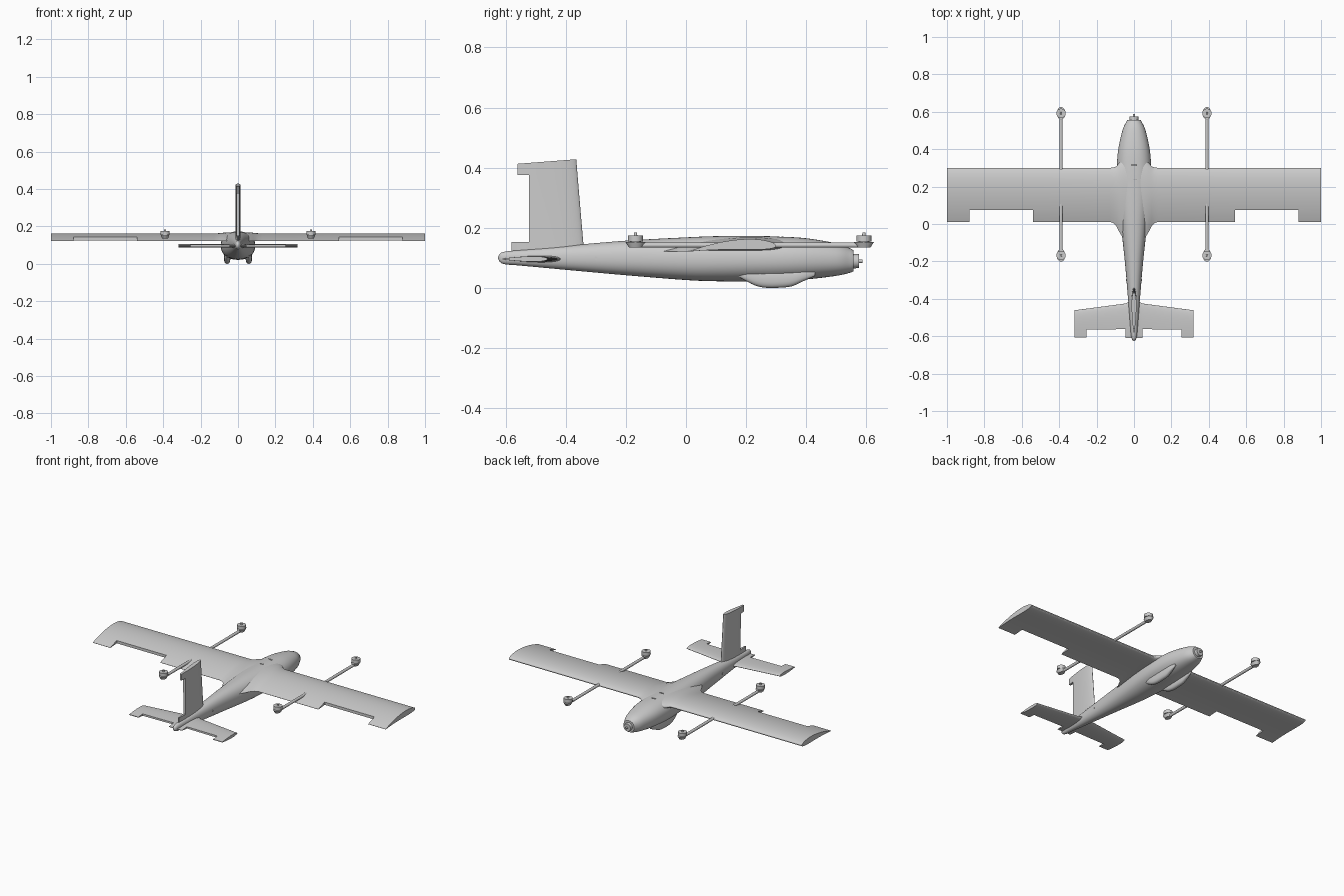
import bpy, bmesh, math
from mathutils import Vector

if "Cube" in bpy.data.objects:
    bpy.data.objects.remove(bpy.data.objects["Cube"])

grey = bpy.data.materials.new("light_grey")
grey.diffuse_color = (0.6, 0.6, 0.6, 1)
grey.use_nodes = True
grey.node_tree.nodes["Principled BSDF"].inputs["Base Color"].default_value = grey.diffuse_color


def finish(name, bm, angle=35):
    bmesh.ops.remove_doubles(bm, verts=bm.verts, dist=1e-5)
    bmesh.ops.dissolve_degenerate(bm, edges=bm.edges, dist=1e-5)
    bmesh.ops.recalc_face_normals(bm, faces=bm.faces)
    me = bpy.data.meshes.new(name)
    bm.to_mesh(me)
    bm.free()
    me.materials.append(grey)
    ob = bpy.data.objects.new(name, me)
    bpy.context.collection.objects.link(ob)
    bpy.ops.object.select_all(action='DESELECT')
    ob.select_set(True)
    bpy.context.view_layer.objects.active = ob
    bpy.ops.object.shade_smooth_by_angle(angle=math.radians(angle))
    return ob


def loft(name, rings, angle=35):
    """Skin a list of closed rings and cap both ends."""
    bm = bmesh.new()
    vs = [[bm.verts.new(p) for p in r] for r in rings]
    n = len(rings[0])
    for a, b in zip(vs, vs[1:]):
        for i in range(n):
            j = (i + 1) % n
            bm.faces.new((a[i], a[j], b[j], b[i]))
    bm.faces.new(vs[0])
    bm.faces.new(vs[-1])
    return finish(name, bm, angle)


def curve(rows, t):
    """Smooth interpolation through rows of numbers."""
    i = min(int(t), len(rows) - 2)
    f = t - i
    p = [rows[max(0, min(len(rows) - 1, i + k))] for k in (-1, 0, 1, 2)]
    return [b + 0.5 * f * (c - a + f * (2*a - 5*b + 4*c - d + f * (3*(b - c) + d - a)))
            for a, b, c, d in zip(*p)]


def spow(v, e):
    return math.copysign(abs(v) ** e, v)


def body(name, rows, x=0, expo=0.9, steps=5, n=40):
    """Rows of (y, half width, bottom, top) skinned with rounded sections."""
    rings = []
    for k in range((len(rows) - 1) * steps + 1):
        y, w, lo, hi = curve(rows, k / steps)
        mid, h = (lo + hi) / 2, (hi - lo) / 2
        rings.append([(x + w * spow(math.cos(a), expo), y, mid + h * spow(math.sin(a), expo))
                      for a in (2 * math.pi * i / n for i in range(n))])
    return loft(name, rings)


def half_thick(u):
    return 10 * (0.2969 * math.sqrt(u) - 0.126 * u - 0.3516 * u**2 + 0.2843 * u**3 - 0.1015 * u**4)


def foil(name, stations, thick, mid, place, split):
    """Stations of (span, leading, trailing, cut, thickness scale); the cut makes notches."""
    rings = []
    for s, le, te, cut, sc in stations:
        hinge = max(split, cut)
        ys = [cut + (hinge - cut) * i / 4 for i in range(4)]
        ys += [le - (le - hinge) * (1 - math.sin(i / 16 * math.pi / 2)) for i in range(17)]
        us = [max(0, min(1, (le - y) / (le - te))) for y in ys]
        up = [place(s, y, mid(u) + sc * thick * half_thick(u)) for y, u in zip(ys, us)]
        dn = [place(s, y, mid(u) - sc * thick * half_thick(u)) for y, u in zip(ys, us)]
        rings.append(up + dn[::-1])
    return loft(name, rings, 30)


def both(half):
    return [(-s[0],) + s[1:] for s in reversed(half)] + half


def cylinder(name, r1, r2, a, b, squash=1.0, n=28):
    a, b = Vector(a), Vector(b)
    q = (b - a).to_track_quat('Z', 'Y')
    rings = []
    for p, r in ((a, r1), (b, r2)):
        rings.append([p + q @ Vector((r * math.cos(t), r * squash * math.sin(t), 0))
                      for t in (2 * math.pi * i / n for i in range(n))])
    return loft(name, rings)


# Fuselage
fuselage = body("fuselage", [
    (0.557, 0.036, 0.055, 0.125), (0.545, 0.042, 0.050, 0.132), (0.5, 0.062, 0.040, 0.148),
    (0.4, 0.084, 0.028, 0.165), (0.3, 0.092, 0.022, 0.171), (0.2, 0.090, 0.021, 0.173),
    (0.1, 0.082, 0.022, 0.172), (0, 0.071, 0.026, 0.168), (-0.2, 0.049, 0.042, 0.157),
    (-0.4, 0.032, 0.060, 0.140), (-0.55, 0.020, 0.074, 0.126), (-0.6, 0.015, 0.078, 0.121),
    (-0.618, 0.010, 0.085, 0.115), (-0.625, 0.003, 0.096, 0.104)])

# Nose motor and shaft
cylinder("nose_motor", 0.025, 0.023, (0, 0.55, 0.089), (0, 0.575, 0.089))
cylinder("nose_shaft", 0.006, 0.006, (0, 0.57, 0.089), (0, 0.588, 0.089), n=16)

# Main wing with root fillets and aileron cut-outs
wing = [(0.05, 0.35, -0.09, -0.09, 1.35), (0.08, 0.325, -0.04, -0.04, 1.2),
        (0.095, 0.308, -0.01, -0.01, 1.1), (0.11, 0.302, 0.005, 0.005, 1.03),
        (0.13, 0.30, 0.01, 0.012, 1), (0.54, 0.30, 0.01, 0.012, 1),
        (0.54, 0.30, 0.01, 0.075, 1), (0.88, 0.30, 0.01, 0.075, 1),
        (0.88, 0.30, 0.01, 0.012, 1), (1.0, 0.30, 0.01, 0.012, 1)]
foil("wing", both(wing), 0.0175,
     lambda u: 0.14 - 0.019 * u + 0.05 * u * (1 - u),
     lambda s, y, t: (s, y, t), 0.075)

# Horizontal stabiliser with elevator cut-outs
tail = [(0.0, -0.405, -0.62, -0.61, 1.5), (0.025, -0.415, -0.62, -0.61, 1.2),
        (0.045, -0.425, -0.62, -0.61, 1), (0.045, -0.425, -0.62, -0.562, 1),
        (0.255, -0.453, -0.62, -0.565, 1), (0.255, -0.453, -0.62, -0.607, 1),
        (0.318, -0.461, -0.62, -0.607, 1)]
foil("stabiliser", both(tail), 0.009, lambda u: 0.096,
     lambda s, y, t: (s, y, t), -0.562)

# Fin with rudder cut-out and sloping top
fin = [(0.10, -0.335, -0.60, -0.58, 1.1), (0.152, -0.342, -0.60, -0.58, 1),
       (0.152, -0.342, -0.60, -0.522, 1), (0.375, -0.361, -0.60, -0.522, 1),
       (0.375, -0.361, -0.60, -0.56, 1), (0.428, -0.365, -0.60, -0.56, 1)]
foil("fin", fin, 0.013, lambda u: 0,
     lambda s, y, t: (t, y, s + (0.077 * (y + 0.365) if s > 0.4 else 0)), -0.522)

for side, x in (("left", -0.39), ("right", 0.39)):
    # Lift booms and their motor pods
    cylinder(side + "_boom", 0.0085, 0.0085, (x, -0.165, 0.142), (x, 0.595, 0.142), n=20)
    for end, y in (("rear", -0.168), ("front", 0.592)):
        name = side + "_" + end
        cylinder(name + "_motor_mount", 0.015, 0.023, (x, y, 0.134), (x, y, 0.152), 1.45)
        cylinder(name + "_motor", 0.025, 0.025, (x, y, 0.155), (x, y, 0.175))
        cylinder(name + "_motor_base", 0.018, 0.018, (x, y, 0.15), (x, y, 0.157))
        cylinder(name + "_shaft", 0.006, 0.005, (x, y, 0.174), (x, y, 0.184), n=16)

    # Belly skids
    sx = math.copysign(0.058, x)
    body(side + "_skid", [
        (0.43, 0.004, 0.040, 0.060), (0.39, 0.013, 0.022, 0.060), (0.355, 0.016, 0.006, 0.060),
        (0.32, 0.017, 0.001, 0.060), (0.27, 0.017, 0.000, 0.060), (0.235, 0.016, 0.006, 0.060),
        (0.205, 0.013, 0.020, 0.060), (0.17, 0.004, 0.040, 0.060)], sx, 0.8, 3, 24)

    # Cable ports on the rear body
    px = math.copysign(1, x)
    cylinder(side + "_cable_port", 0.005, 0.005, (px * 0.03, -0.30, 0.099),
             (px * 0.0425, -0.30, 0.099), n=16)

# Slots in the top hatch
for y in (0.315, 0.235):
    bm = bmesh.new()
    bmesh.ops.create_cube(bm, size=1)
    for v in bm.verts:
        v.co = (v.co.x * 0.026, v.co.y * 0.007 + y, v.co.z * 0.03 + 0.175)
    cutter = finish("slot_cutter", bm)
    cutter.hide_render = True
    cutter.hide_set(True)
    m = fuselage.modifiers.new("slot", 'BOOLEAN')
    m.object = cutter
    m.operation = 'DIFFERENCE'
    m.solver = 'EXACT'
